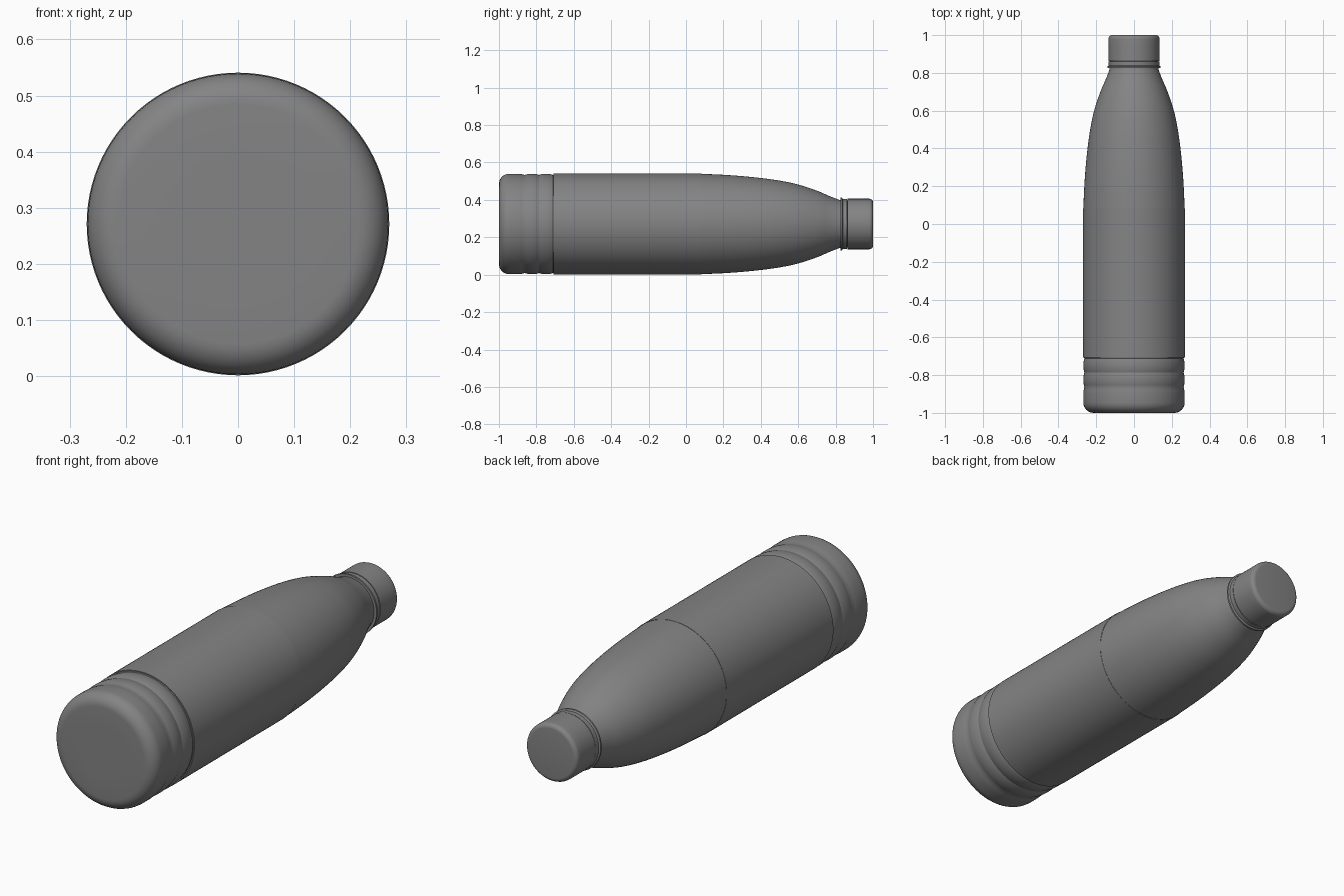
import bpy, bmesh, math

if "Cube" in bpy.data.objects:
    bpy.data.objects.remove(bpy.data.objects["Cube"])

AXIS_Z = 0.271
SIDES = 96

# Dark grey for every part
dark = bpy.data.materials.new("dark_grey")
dark.diffuse_color = (0.23, 0.23, 0.23, 1)
dark.use_nodes = True
dark.node_tree.nodes["Principled BSDF"].inputs["Base Color"].default_value = dark.diffuse_color


def lathe(name, profile, angle=30):
    """Revolve (y, radius) points about the bottle axis; zero radius closes an end."""
    bm = bmesh.new()
    rings = []
    for y, r in profile:
        if r == 0:
            rings.append([bm.verts.new((0, y, 0))])
        else:
            rings.append([bm.verts.new((r * math.cos(2 * math.pi * i / SIDES), y,
                                        r * math.sin(2 * math.pi * i / SIDES)))
                          for i in range(SIDES)])
    for a, b in zip(rings, rings[1:]):
        for i in range(SIDES):
            j = (i + 1) % SIDES
            if len(a) == 1:
                bm.faces.new((a[0], b[j], b[i]))
            elif len(b) == 1:
                bm.faces.new((a[i], a[j], b[0]))
            else:
                bm.faces.new((a[i], a[j], b[j], b[i]))
    bmesh.ops.recalc_face_normals(bm, faces=bm.faces)
    mesh = bpy.data.meshes.new(name)
    bm.to_mesh(mesh)
    bm.free()
    mesh.materials.append(dark)
    ob = bpy.data.objects.new(name, mesh)
    ob.location.z = AXIS_Z
    bpy.context.collection.objects.link(ob)
    bpy.ops.object.select_all(action='DESELECT')
    ob.select_set(True)
    bpy.context.view_layer.objects.active = ob
    bpy.ops.object.shade_smooth_by_angle(angle=math.radians(angle))
    return ob


def arc(cy, cr, radius, start, end, steps=8):
    """Rounded corner; angles in degrees, 0 = +y, 90 = outward."""
    out = []
    for i in range(steps + 1):
        t = math.radians(start + (end - start) * i / steps)
        out.append((cy + radius * math.cos(t), cr + radius * math.sin(t)))
    return out


def spline(pts, steps=5):
    """Smooth curve through the points."""
    p = [pts[0]] + pts + [pts[-1]]
    out = []
    for a, b, c, d in zip(p, p[1:], p[2:], p[3:]):
        for i in range(steps):
            t = i / steps
            out.append(tuple(0.5 * (2 * b[k] + (c[k] - a[k]) * t
                       + (2 * a[k] - 5 * b[k] + 4 * c[k] - d[k]) * t * t
                       + (3 * b[k] - a[k] - 3 * c[k] + d[k]) * t ** 3) for k in (0, 1)))
    return out + [pts[-1]]


# Bottle body: rounded base, two bulging ribs, straight wall, tapering shoulder
R = 0.2685
GROOVE = 0.006
body = [(-1, 0), (-1, 0.12)] + arc(-0.945, R - 0.055, 0.055, 180, 90)
body += [(-0.90, R), (-0.88, R - 0.002), (-0.862, R - GROOVE)]
for start, end in ((-0.862, -0.786), (-0.786, -0.711)):
    for i in range(1, 9):
        t = i / 8
        body.append((start + (end - start) * t,
                     R - GROOVE + GROOVE * math.sin(math.pi * t) ** 0.8))
body += [(-0.70, R - 0.001), (-0.69, R)]
body += spline([(0.08, R), (0.2, 0.263), (0.3, 0.256), (0.4, 0.246), (0.5, 0.232),
                (0.6, 0.211), (0.7, 0.178), (0.77, 0.148), (0.82, 0.129)])
body += [(0.87, 0.125), (0.87, 0)]
lathe("bottle_body", body)

# Wrapped label sleeve
lathe("label_sleeve", [(-0.708, 0.265), (-0.708, 0.2697), (0.083, 0.2697), (0.083, 0.265)])

# Neck flange
lathe("neck_flange", [(0.826, 0.12), (0.826, 0.141), (0.834, 0.141), (0.840, 0.132)])

# Tamper band under the cap
lathe("tamper_band", [(0.838, 0.12), (0.838, 0.134), (0.861, 0.134), (0.863, 0.12)])

# Screw cap with rounded top edge
cap = [(0.864, 0), (0.864, 0.135), (0.95, 0.135)]
cap += arc(0.98, 0.115, 0.02, 90, 0, 6) + [(1, 0)]
lathe("screw_cap", cap)
